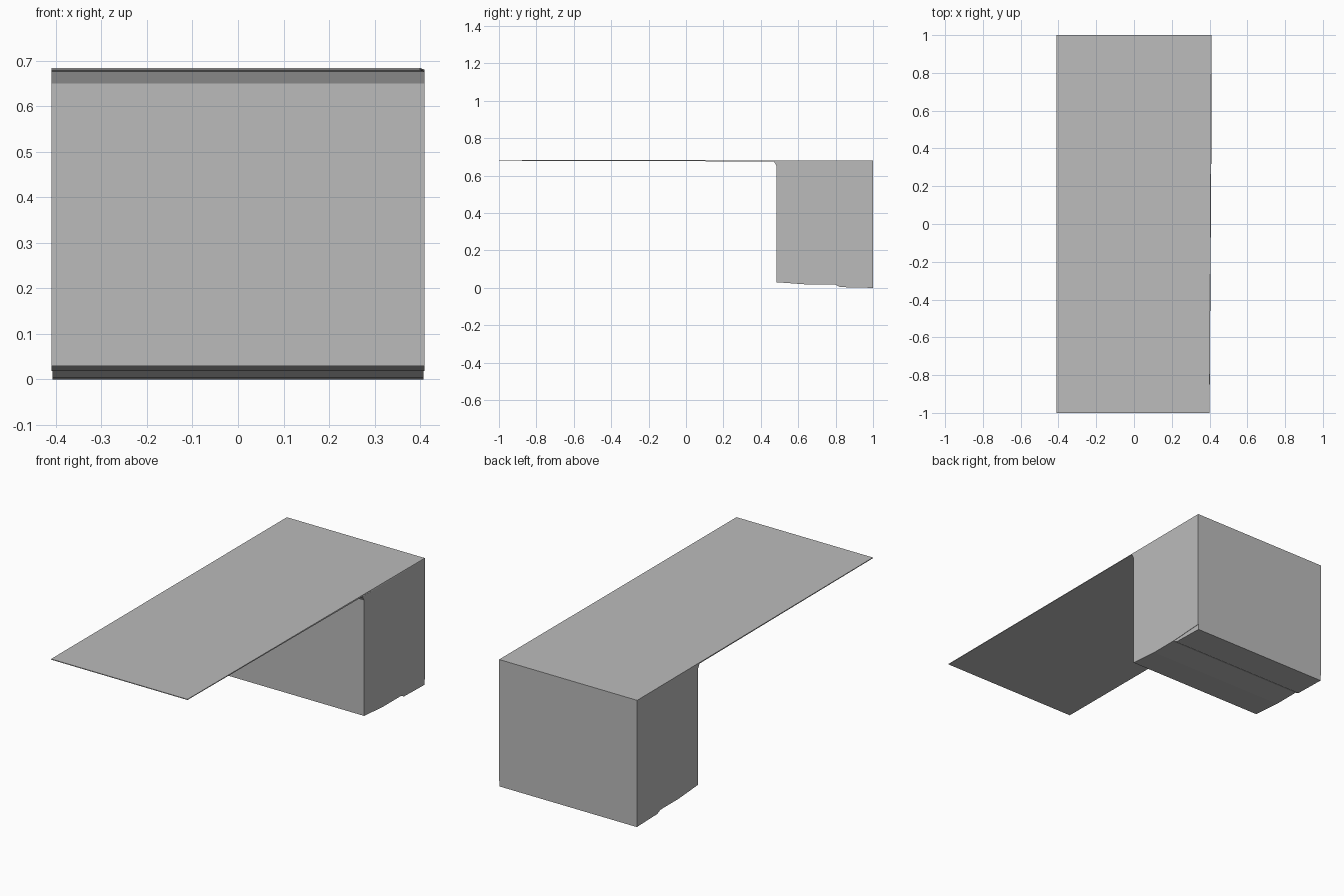
import bpy
import bmesh

cube = bpy.data.objects.get("Cube")
if cube:
    bpy.data.objects.remove(cube, do_unlink=True)

grey = bpy.data.materials.new("plain grey")
grey.use_nodes = True
colour = (0.5, 0.5, 0.5, 1)
grey.diffuse_color = colour
grey.node_tree.nodes["Principled BSDF"].inputs["Base Color"].default_value = colour

HALF = 0.41


def extrude_profile(name, profile, left, right):
    """Extrude a closed (y, z) outline from x = left to x = right."""
    bm = bmesh.new()
    face = bm.faces.new([bm.verts.new((left, y, z)) for y, z in profile])
    moved = bmesh.ops.extrude_face_region(bm, geom=[face])["geom"]
    verts = [g for g in moved if isinstance(g, bmesh.types.BMVert)]
    bmesh.ops.translate(bm, verts=verts, vec=(right - left, 0, 0))
    bmesh.ops.recalc_face_normals(bm, faces=bm.faces)
    mesh = bpy.data.meshes.new(name)
    bm.to_mesh(mesh)
    bm.free()
    mesh.materials.append(grey)
    obj = bpy.data.objects.new(name, mesh)
    bpy.context.collection.objects.link(obj)
    return obj


# Box with a gently sloping underside and a chamfer beneath the canopy
extrude_profile("box_body", [
    (0.485, 0.03), (0.65, 0.018), (0.8, 0.018), (1.0, 0.03),
    (1.0, 0.677), (0.47, 0.677), (0.485, 0.65)], -HALF, HALF)

# Shallow step along the rear of the underside
extrude_profile("rear_foot", [
    (0.79, 0.022), (0.825, 0.004), (1.0, 0.0), (1.0, 0.034)],
    -HALF + 0.002, HALF - 0.002)

# Thin canopy running forward from the top of the box
canopy = extrude_profile("canopy", [
    (-1.0, 0.680), (0.47, 0.676), (1.0, 0.676),
    (1.0, 0.681), (-1.0, 0.684)], -HALF, HALF)

# The canopy narrows slightly at its front left corner
for v in canopy.data.vertices:
    if v.co.x > 0 and v.co.y < -0.9:
        v.co.x -= 0.01
